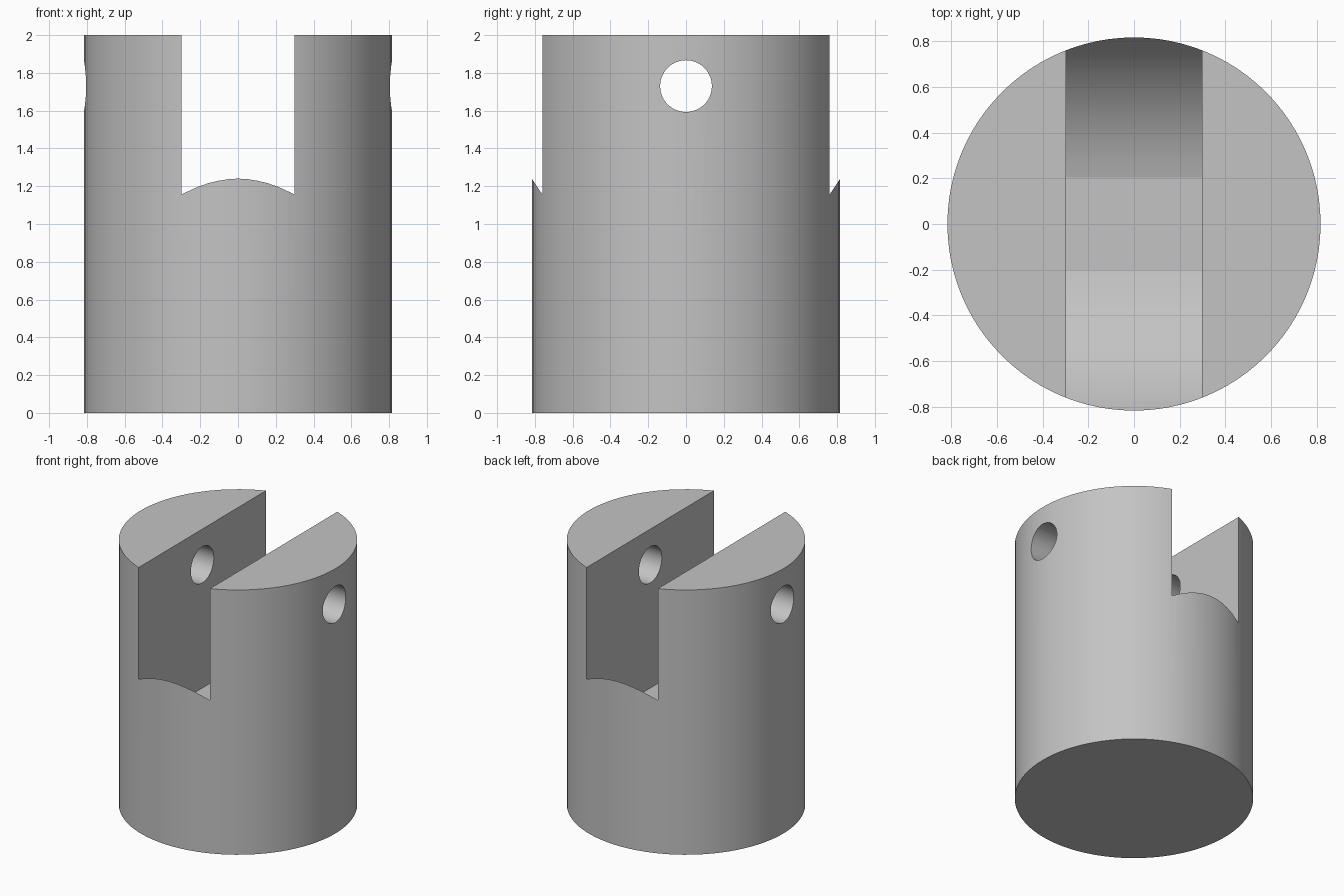
import bpy, bmesh, math

cube = bpy.data.objects.get("Cube")
if cube:
    bpy.data.objects.remove(cube, do_unlink=True)

RADIUS, HEIGHT = 0.816, 2.0
SLOT_HALF, FLAT_HALF = 0.298, 0.203
PIN_Z, PIN_R, SWING_R = 1.73, 0.137, 0.952

grey = bpy.data.materials.new("plain grey")
grey.use_nodes = True
colour = (0.55, 0.55, 0.55, 1)
grey.diffuse_color = colour
grey.node_tree.nodes["Principled BSDF"].inputs["Base Color"].default_value = colour


def cylinder(name, radius, depth, location, rotation=(0, 0, 0), sides=96):
    bpy.ops.mesh.primitive_cylinder_add(vertices=sides, radius=radius, depth=depth,
                                        location=location, rotation=rotation)
    obj = bpy.context.object
    obj.name = name
    obj.data.materials.append(grey)
    return obj


def slot_cutter():
    # Slot profile in y-z: arc about the pin axis with a flat at the bottom
    start = math.asin(FLAT_HALF / SWING_R)
    end = math.asin(0.9 / SWING_R)
    steps = 14
    angles = [start + (end - start) * i / steps for i in range(steps + 1)]
    half = [(SWING_R * math.sin(a), PIN_Z - SWING_R * math.cos(a)) for a in angles]
    half.append((0.9, HEIGHT + 0.2))
    profile = half + [(-y, z) for y, z in reversed(half)]
    bm = bmesh.new()
    face = bm.faces.new([bm.verts.new((-SLOT_HALF, y, z)) for y, z in profile])
    result = bmesh.ops.extrude_face_region(bm, geom=[face])
    moved = [g for g in result["geom"] if isinstance(g, bmesh.types.BMVert)]
    bmesh.ops.translate(bm, verts=moved, vec=(2 * SLOT_HALF, 0, 0))
    bmesh.ops.recalc_face_normals(bm, faces=bm.faces)
    mesh = bpy.data.meshes.new("slot_cutter")
    bm.to_mesh(mesh)
    bm.free()
    mesh.materials.append(grey)
    obj = bpy.data.objects.new("slot_cutter", mesh)
    bpy.context.collection.objects.link(obj)
    return obj


# Round body, with the slot and the cross hole cut out
body = cylinder("clevis_body", RADIUS, HEIGHT, (0, 0, HEIGHT / 2))
pin = cylinder("pin_hole_cutter", PIN_R, 2.4, (0, 0, PIN_Z), (0, math.pi / 2, 0), 48)
cutters = [slot_cutter(), pin]

bpy.ops.object.select_all(action="DESELECT")
bpy.context.view_layer.objects.active = body
body.select_set(True)
for cutter in cutters:
    mod = body.modifiers.new(cutter.name, "BOOLEAN")
    mod.operation = "DIFFERENCE"
    mod.solver = "EXACT"
    mod.object = cutter
    bpy.ops.object.modifier_apply(modifier=mod.name)
for cutter in cutters:
    bpy.data.objects.remove(cutter, do_unlink=True)

# Smooth walls with crisp rims
bpy.ops.object.shade_smooth_by_angle(angle=math.radians(10))
